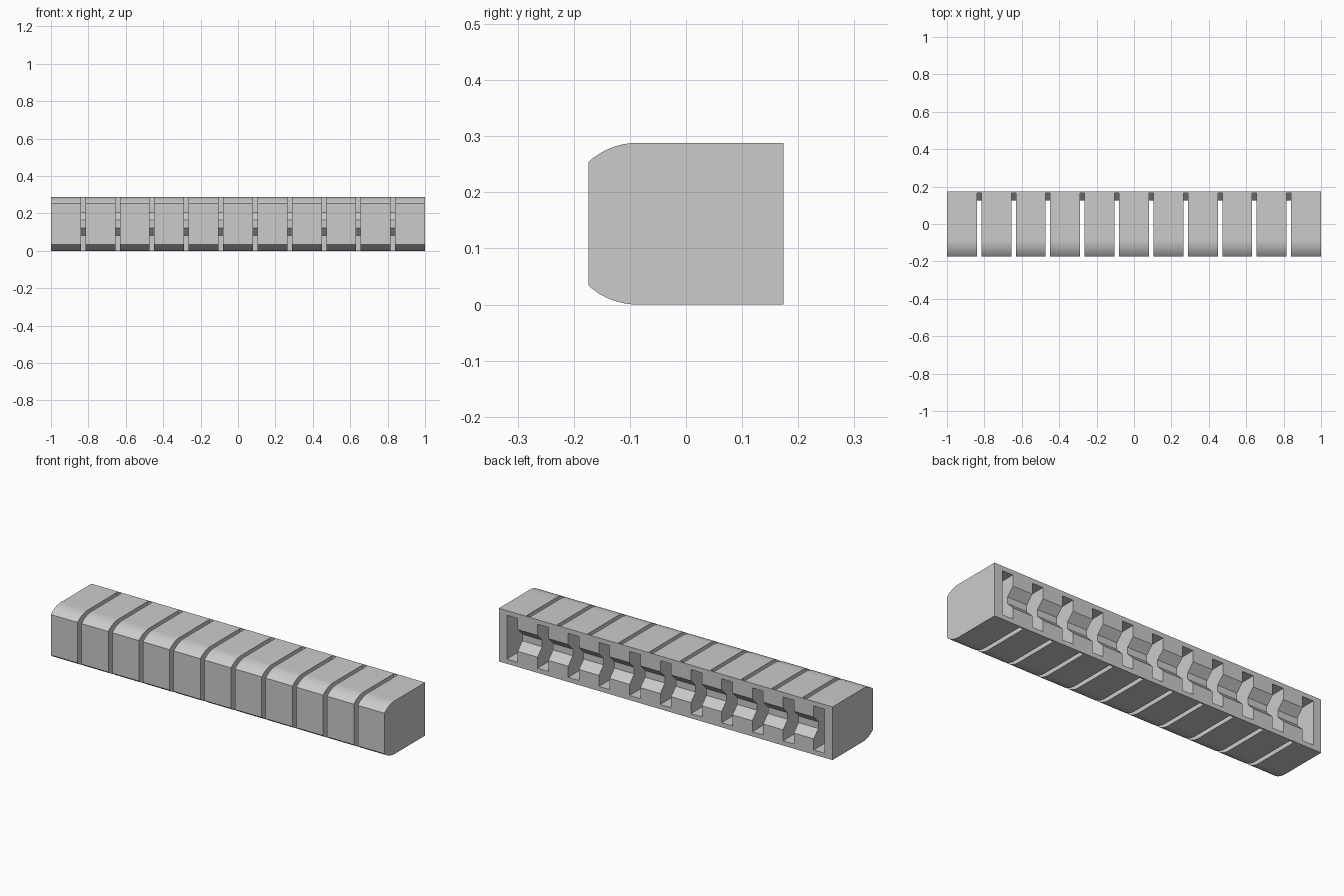
import bpy, bmesh, math

if "Cube" in bpy.data.objects:
    bpy.data.objects.remove(bpy.data.objects["Cube"])

COUNT, PITCH, GAP = 11, 0.184, 0.024
BACK, HEIGHT = 0.174, 0.288
MID = HEIGHT / 2
SLOT_W = 0.065
WEB = 0.008

grey = bpy.data.materials.new("plain_grey")
grey.use_nodes = True
colour = (0.6, 0.6, 0.6, 1)
grey.diffuse_color = colour
grey.node_tree.nodes["Principled BSDF"].inputs["Base Color"].default_value = colour


def prisms(name, profile, centres, width):
    """Extrude a (y, z) profile along x, once at each centre."""
    bm = bmesh.new()
    for cx in centres:
        ends = [[bm.verts.new((cx + s * width / 2, y, z)) for y, z in profile]
                for s in (-1, 1)]
        bm.faces.new(ends[0])
        bm.faces.new(ends[1][::-1])
        for i in range(len(profile)):
            j = (i + 1) % len(profile)
            bm.faces.new((ends[0][i], ends[1][i], ends[1][j], ends[0][j]))
    bmesh.ops.recalc_face_normals(bm, faces=bm.faces)
    mesh = bpy.data.meshes.new(name)
    bm.to_mesh(mesh)
    bm.free()
    mesh.materials.append(grey)
    obj = bpy.data.objects.new(name, mesh)
    bpy.context.collection.objects.link(obj)
    return obj


def mirrored(upper):
    """Close a half profile, given as (y, height above middle)."""
    return ([(y, MID + h) for y, h in upper]
            + [(y, MID - h) for y, h in reversed(upper)])


def spread(n):
    return [(i - (n - 1) / 2) * PITCH for i in range(n)]


# Body: straight back, rounded shoulders at the front
radius, sweep, steps = 0.128, math.radians(42.8), 10
shoulder = [(-0.087 - radius * math.sin(sweep * i / steps),
             MID - radius * (1 - math.cos(sweep * i / steps)))
            for i in range(steps + 1)]
body = prisms("segmented_strip", mirrored([(BACK, MID)] + shoulder), [0], 2.0)

# Front gaps stop at a thin web with a forward fold
wall = BACK - WEB
gaps = mirrored([(-0.3, 0.3), (wall, 0.3), (wall, 0.062), (wall - 0.04, 0.021)])
# Tall slots in the back of every segment
slots = mirrored([(0.3, 0.119), (-0.07, 0.119)])
# Folded grooves linking neighbouring slots
grooves = mirrored([(0.3, 0.059), (BACK, 0.059), (wall - 0.032, 0.018)])

cutters = [
    prisms("gap_cutter", gaps, spread(COUNT - 1), GAP),
    prisms("slot_cutter", slots, spread(COUNT), SLOT_W),
    prisms("groove_cutter", grooves, spread(COUNT - 1), PITCH - SLOT_W + 0.01),
]

bpy.ops.object.select_all(action="DESELECT")
body.select_set(True)
bpy.context.view_layer.objects.active = body
for cutter in cutters:
    cutter.hide_render = True
    mod = body.modifiers.new(cutter.name, "BOOLEAN")
    mod.operation, mod.solver, mod.object = "DIFFERENCE", "EXACT", cutter
    bpy.ops.object.modifier_apply(modifier=mod.name)
    bpy.data.objects.remove(cutter)

bpy.ops.object.shade_smooth_by_angle(angle=math.radians(20))
